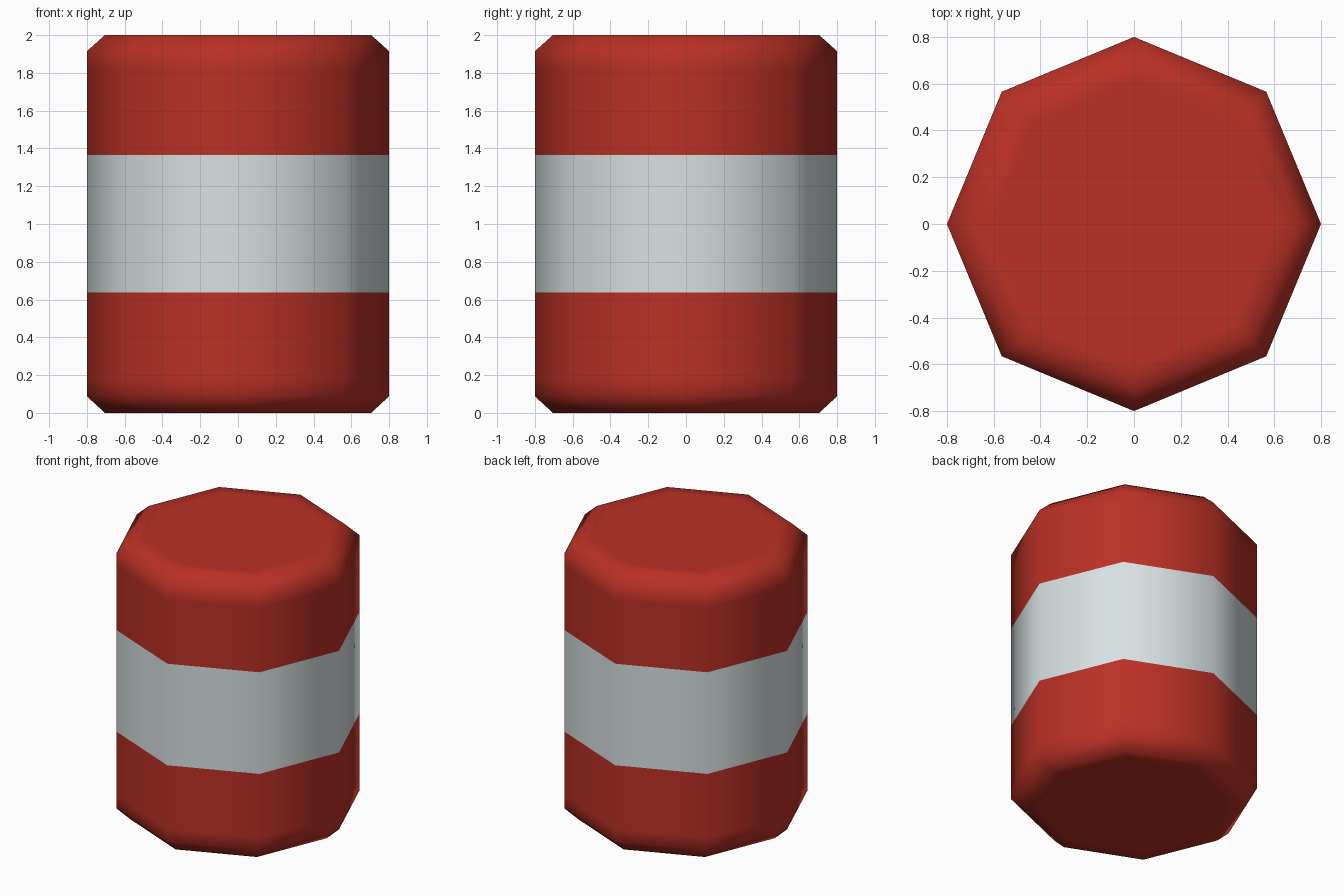
import bpy, bmesh, math

if "Cube" in bpy.data.objects:
    bpy.data.objects.remove(bpy.data.objects["Cube"])

def material(name, rgb):
    m = bpy.data.materials.new(name)
    m.diffuse_color = (*rgb, 1)
    m.use_nodes = True
    m.node_tree.nodes["Principled BSDF"].inputs["Base Color"].default_value = m.diffuse_color
    return m

red = material("barrel red", (0.49, 0.030, 0.019))
white = material("pale grey band", (0.68, 0.75, 0.76))

# Octagonal profile as (radius, height), with support loops near the chamfers
SIDES = 8
profile = [(0.61, 0), (0.705, 0), (0.8, 0.088), (0.8, 0.18), (0.8, 0.638),
           (0.8, 1.365), (0.8, 1.82), (0.8, 1.915), (0.705, 2), (0.61, 2)]

bm = bmesh.new()
rings = []
for r, z in profile:
    angles = [math.tau * i / SIDES for i in range(SIDES)]
    rings.append([bm.verts.new((r * math.cos(a), r * math.sin(a), z)) for a in angles])

# Side walls and chamfers
for low, high in zip(rings, rings[1:]):
    for i in range(SIDES):
        j = (i + 1) % SIDES
        bm.faces.new((low[i], low[j], high[j], high[i]))

# Flat ends
bm.faces.new(rings[-1])
bm.faces.new(rings[0][::-1])

# Pale middle band by height, smooth shading all round
for f in bm.faces:
    f.smooth = True
    f.material_index = int(0.64 < f.calc_center_median().z < 1.36)

mesh = bpy.data.meshes.new("barrel")
bm.to_mesh(mesh)
bm.free()
mesh.materials.append(red)
mesh.materials.append(white)
barrel = bpy.data.objects.new("barrel", mesh)
bpy.context.collection.objects.link(barrel)
